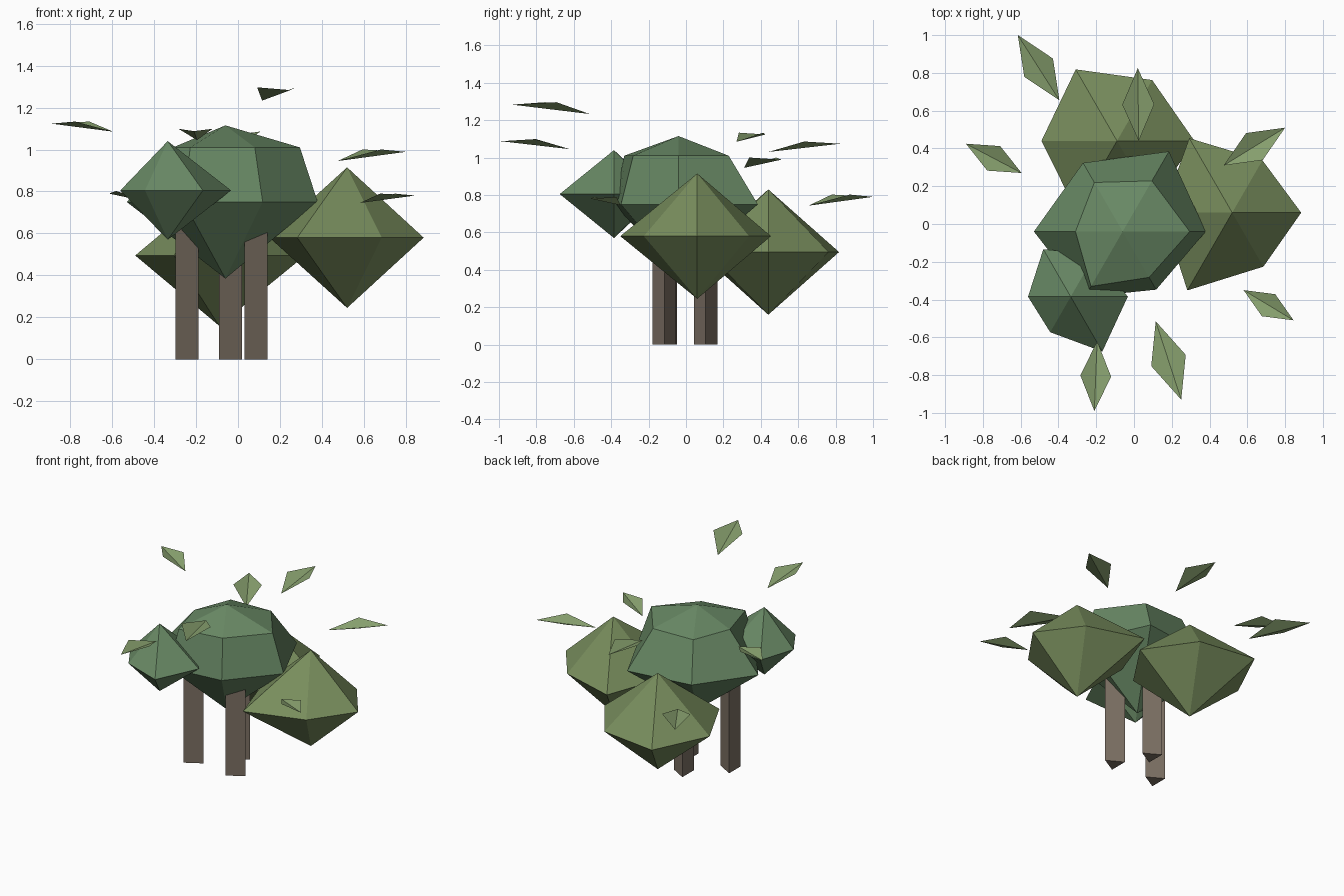
import bpy
from math import sin, cos, radians, hypot

if "Cube" in bpy.data.objects:
    bpy.data.objects.remove(bpy.data.objects["Cube"])


def material(name, rgb):
    m = bpy.data.materials.new(name)
    m.diffuse_color = (*rgb, 1)
    m.use_nodes = True
    m.node_tree.nodes["Principled BSDF"].inputs["Base Color"].default_value = m.diffuse_color
    return m


def mesh_object(name, verts, faces, mat):
    me = bpy.data.meshes.new(name)
    me.from_pydata(verts, [], faces)
    me.materials.append(mat)
    ob = bpy.data.objects.new(name, me)
    bpy.context.collection.objects.link(ob)
    return ob


def foliage(name, centre, height, rings, mat):
    """Closed clump: apexes at +-height, six-sided rings (top first) of (dz, radii)."""
    x, y, z = centre
    verts = [(x, y, z + height)]
    for dz, radii in rings:
        for i, r in enumerate(radii):
            a = radians(60 * i)
            verts.append((x + r * cos(a), y + r * sin(a), z + dz))
    verts.append((x, y, z - height))
    last, base = len(verts) - 1, len(verts) - 7
    faces = []
    for i in range(6):
        j = (i + 1) % 6
        faces.append((0, 1 + i, 1 + j))
        for k in range(len(rings) - 1):
            u, l = 1 + 6 * k, 7 + 6 * k
            faces.append((u + i, l + i, l + j, u + j))
        faces.append((base + j, base + i, last))
    return mesh_object(name, verts, faces, mat)


def leaf(name, inner, outer, z, mat):
    """Kite folded along its midline, sides raised."""
    dx, dy = outer[0] - inner[0], outer[1] - inner[1]
    n = hypot(dx, dy)
    mx, my = inner[0] + dx * .5, inner[1] + dy * .5
    w, side = .22, z + .145 * n
    verts = [(*inner, z), (mx + dy * w, my - dx * w, side),
             (*outer, z + .115 * n), (mx - dy * w, my + dx * w, side)]
    return mesh_object(name, verts, [(0, 1, 2), (0, 2, 3)], mat)


bark = material("bark", (.2, .16, .125))
deep = material("deep_green", (.14, .25, .13))
warm = material("warm_green", (.19, .27, .11))
pale = material("leaf_green", (.25, .36, .16))

# Three triangular trunks
for i, (x, y) in enumerate([(-.262, -.112), (.067, -.116), (-.053, .105)]):
    bpy.ops.mesh.primitive_cylinder_add(vertices=3, radius=.073, depth=.66,
                                        location=(x, y, .33), rotation=(0, 0, radians(-90)))
    ob = bpy.context.object
    ob.name = f"trunk_{i + 1}"
    ob.data.materials.append(bark)

# Main crown and three smaller clumps, radii at 0, 60, ... 300 degrees
foliage("crown", (-.06, -.04, .75), .365,
        [(.26, (.355, .31, .30, .25, .335, .28)),
         (0, (.44, .49, .42, .47, .40, .355))], deep)
foliage("right_clump", (.52, .06, .58), .335,
        [(0, (.365, .32, .455, .37, .475, .33))], warm)
foliage("back_clump", (-.09, .44, .495), .335,
        [(0, (.41, .372, .437, .40, .43, .38))], warm)
foliage("front_clump", (-.335, -.385, .805), .235,
        [(0, (.302, .26, .29, .226, .217, .335))], deep)

# Loose leaves around the crown: inner tip, outer tip, inner height
leaves = [((-.395, .655), (-.615, 1.0), .743), ((.025, .44), (.02, .825), 1.03),
          ((.475, .31), (.80, .51), .945), ((-.595, .27), (-.89, .425), 1.085),
          ((.58, -.35), (.845, -.51), .745), ((.115, -.515), (.25, -.93), 1.233),
          ((-.195, -.62), (-.21, -.99), 1.045)]
for i, (a, b, z) in enumerate(leaves):
    leaf(f"leaf_{i + 1}", a, b, z, pale)
